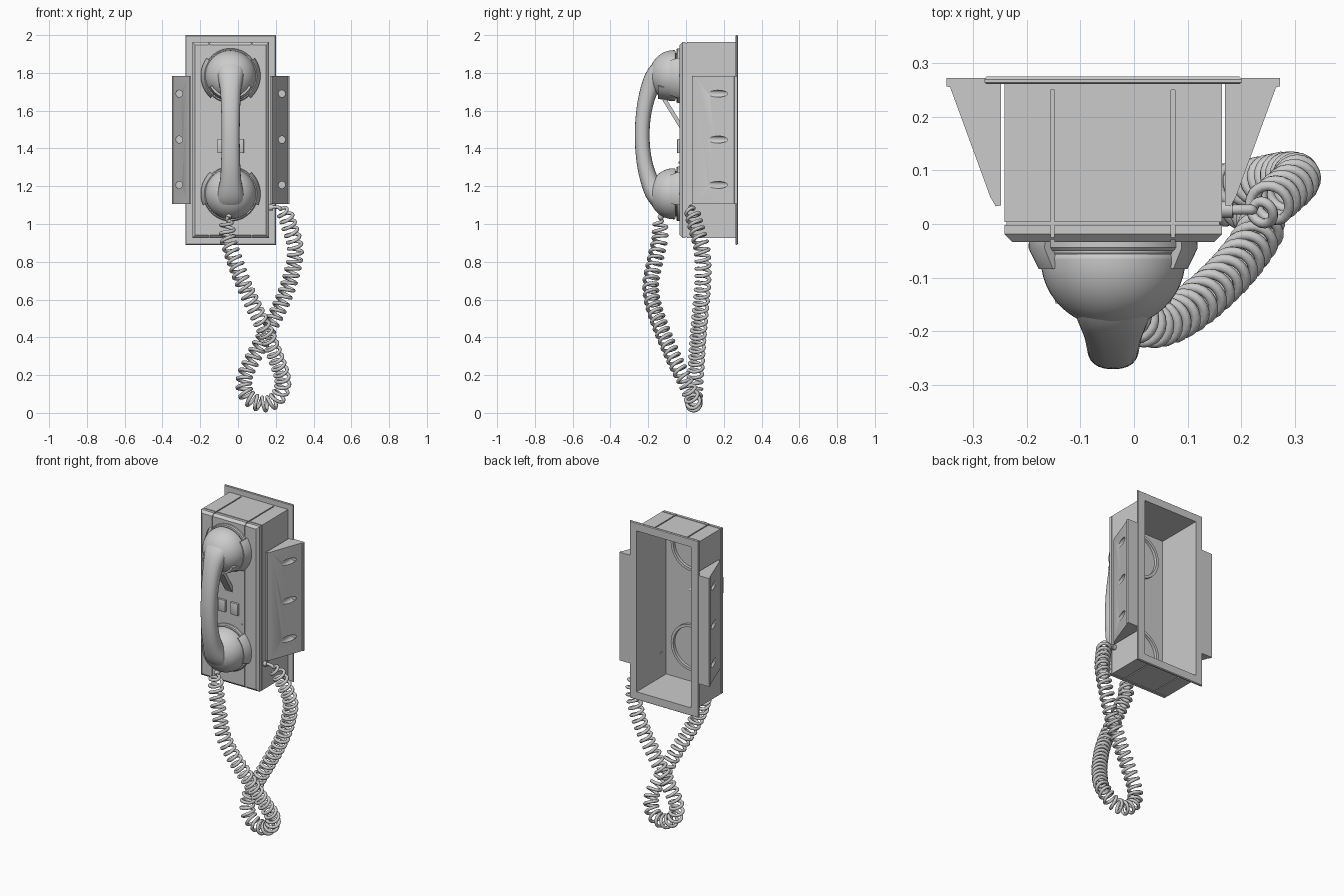
import bpy, bmesh, math
from mathutils import Vector, Matrix

if "Cube" in bpy.data.objects:
    bpy.data.objects.remove(bpy.data.objects["Cube"])

CX = -0.039            # centre line of the phone body
EAR_Z, MOUTH_Z = 1.785, 1.16


def finish(name, bm, smooth=35):
    bmesh.ops.remove_doubles(bm, verts=bm.verts, dist=1e-5)
    bmesh.ops.recalc_face_normals(bm, faces=bm.faces)
    me = bpy.data.meshes.new(name)
    bm.to_mesh(me)
    bm.free()
    ob = bpy.data.objects.new(name, me)
    bpy.context.collection.objects.link(ob)
    activate(ob)
    if smooth:
        bpy.ops.object.shade_smooth_by_angle(angle=math.radians(smooth))
    return ob


def activate(ob):
    bpy.ops.object.select_all(action='DESELECT')
    ob.select_set(True)
    bpy.context.view_layer.objects.active = ob


def loft(name, rings, closed=True, caps=True, loop=False, smooth=35):
    """Skin a list of point rings."""
    bm = bmesh.new()
    rows = [[bm.verts.new(p) for p in r] for r in rings]
    n = len(rows[0])
    pairs = list(zip(rows, rows[1:])) + ([(rows[-1], rows[0])] if loop else [])
    for a, b in pairs:
        for i in range(n if closed else n - 1):
            j = (i + 1) % n
            bm.faces.new((a[i], a[j], b[j], b[i]))
    if caps:
        bm.faces.new(rows[0])
        bm.faces.new(rows[-1])
    return finish(name, bm, smooth)


def box(name, x0, x1, y0, y1, z0, z1, bevel=0):
    bm = bmesh.new()
    bmesh.ops.create_cube(bm, size=1)
    for v in bm.verts:
        v.co = ((x0 + x1) / 2 + v.co.x * (x1 - x0), (y0 + y1) / 2 + v.co.y * (y1 - y0),
                (z0 + z1) / 2 + v.co.z * (z1 - z0))
    if bevel:
        bmesh.ops.bevel(bm, geom=bm.edges[:], offset=bevel, segments=2, affect='EDGES', profile=0.5)
    return finish(name, bm, 35 if bevel else 0)


def arc(name, cz, prof, a0, a1, seg=20):
    """Revolve a closed (radius, y) profile about the y axis through (CX, cz)."""
    full = abs(a1 - a0) >= 360
    rings = []
    for i in range(seg + (0 if full else 1)):
        a = math.radians(a0 + (a1 - a0) * i / seg)
        rings.append([(CX + r * math.cos(a), y, cz + r * math.sin(a)) for r, y in prof])
    return loft(name, rings, caps=not full, loop=full)


def cut(target, cutter):
    cutter.hide_render = True
    m = target.modifiers.new("cut", 'BOOLEAN')
    m.operation, m.solver, m.object = 'DIFFERENCE', 'EXACT', cutter
    activate(target)
    bpy.ops.object.modifier_apply(modifier=m.name)
    bpy.data.objects.remove(cutter)


def spline(pts, steps):
    """Catmull-Rom through points of any dimension."""
    out = []
    n = len(pts)
    for i in range(n - 1):
        a, b, c, d = pts[max(i - 1, 0)], pts[i], pts[i + 1], pts[min(i + 2, n - 1)]
        for s in range(steps):
            t = s / steps
            out.append([0.5 * (2 * q + (r - p) * t + (2 * p - 5 * q + 4 * r - w) * t * t
                               + (3 * q - p - 3 * r + w) * t ** 3) for p, q, r, w in zip(a, b, c, d)])
    return out + [list(pts[-1])]


def tube(name, pts, radius):
    cu = bpy.data.curves.new(name, 'CURVE')
    cu.dimensions = '3D'
    cu.bevel_depth, cu.bevel_resolution, cu.use_fill_caps = radius, 2, True
    sp = cu.splines.new('POLY')
    sp.points.add(len(pts) - 1)
    for p, co in zip(sp.points, pts):
        p.co = (*co, 1)
    ob = bpy.data.objects.new(name, cu)
    bpy.context.collection.objects.link(ob)
    activate(ob)
    bpy.ops.object.convert(target='MESH')
    return ob


# Housing: open-backed shell with rear flange and chamfered front
def rect(y, o):
    hx, z0, z1 = 0.203 + o, 0.927 - o, 1.963 + o
    return [(CX - hx, y, z0), (CX + hx, y, z0), (CX + hx, y, z1), (CX - hx, y, z1)]


housing = loft("housing", [rect(y, o) for y, o in (
    (-0.018, -0.014), (0.275, -0.014), (0.275, 0.033), (0.270, 0.037), (0.264, 0.037), (0.261, 0.033),
    (0.261, 0), (0.004, 0), (0.004, -0.004), (-0.002, -0.004), (-0.002, 0),
    (-0.019, 0), (-0.034, -0.015))], smooth=0)
for gx in (-0.152, 0.073):       # seams running round front, top and bottom
    for y1, z0, z1 in ((-0.029, 0.9, 2.0), (0.25, 1.957, 2.0), (0.25, 0.9, 0.933)):
        cut(housing, box("seam_cutter", gx - .0035, gx + .0035, -0.06, y1, z0, z1))

# Side wings: wedge section with three tapered screw recesses each
section = [(0.209, .035), (0.219, .033), (0.229, .05), (0.304, .255), (0.311, .257), (0.311, .272), (0.209, .272)]
for side, label in ((-1, "left"), (1, "right")):
    wing = loft(label + "_wing", [[(CX + side * x, y, z) for x, y in section] for z in (1.105, 1.783)], smooth=0)
    for z in (1.69, 1.447, 1.207):
        bm = bmesh.new()
        bmesh.ops.create_cone(bm, cap_ends=True, segments=20, radius1=0.019, radius2=0.017, depth=0.225,
                              matrix=Matrix.Translation((CX + side * 0.272, 0.1125, z))
                              @ Matrix.Rotation(math.radians(90), 4, 'X'))
        cut(wing, finish("recess_cutter", bm, 0))
    activate(wing)
    bpy.ops.object.shade_smooth_by_angle(angle=math.radians(25))

# Cradle: seat rings and pairs of curved prongs
prong = [(0.138, -0.03), (0.157, -0.03), (0.158, -0.045), (0.139, -0.084), (0.126, -0.080), (0.138, -0.045)]
for cz, label, lo, hi in ((EAR_Z, "upper", -48, 36), (MOUTH_Z, "lower", -22, 46)):
    arc(label + "_seat_ring", cz, [(0.128, 0.0), (0.128, -0.05), (0.140, -0.05), (0.145, -0.044), (0.145, 0.0)],
        0, 360, 48)
    arc(label + "_right_prong", cz, prong, lo, hi)
    arc(label + "_left_prong", cz, prong, 180 - lo, 180 - hi)

# Hook switch: fork under the earpiece on a sloping lever
arc("hook_fork", EAR_Z, [(0.118, -0.105), (0.130, -0.105), (0.122, -0.148), (0.110, -0.148)], 208, 332, 24)
loft("hook_lever", [[(CX + x, y + d, z + d * 0.6) for x, d in ((-.025, -.009), (.025, -.009), (.025, .009), (-.025, .009))]
                    for y, z in ((-0.02, 1.505), (-0.115, 1.66))], smooth=0)

# Buttons and small screws on the front
for s in (-1, 1):
    bx = CX + s * 0.044
    box("button", bx - 0.026, bx + 0.026, -0.047, -0.03, 1.375, 1.45, 0.003)
    bm = bmesh.new()
    bmesh.ops.create_cone(bm, cap_ends=True, segments=12, radius1=0.005, radius2=0.005, depth=0.01,
                          matrix=Matrix.Translation((CX + s * 0.09, -0.034, 1.325))
                          @ Matrix.Rotation(math.radians(90), 4, 'X'))
    finish("screw", bm)

# Handset cups: domed bells
for cz, label in ((EAR_Z, "earpiece"), (MOUTH_Z, "mouthpiece")):
    prof = [(0.0005, -0.036), (0.112, -0.036), (0.120, -0.044), (0.120, -0.054), (0.131, -0.056), (0.135, -0.062)]
    prof += [(max(0.135 * math.cos(t), 0.0005), -0.066 - 0.128 * math.sin(t))
             for t in (math.pi / 2 * i / 12 for i in range(13))]
    arc(label, cz, prof, 0, 360, 48)

# Handset grip: swept ellipse (y, z, half width, half thickness)
grip_path = [(-0.10, 1.84, .085, .055), (-0.155, 1.79, .072, .055), (-0.195, 1.71, .056, .047),
             (-0.222, 1.60, .050, .041), (-0.232, 1.47, .048, .039), (-0.222, 1.34, .050, .041),
             (-0.195, 1.235, .056, .047), (-0.155, 1.155, .072, .055), (-0.10, 1.105, .085, .055)]
path = spline(grip_path, 6)
rings = []
for i, (y, z, hw, hd) in enumerate(path):
    a, b = path[max(i - 1, 0)], path[min(i + 1, len(path) - 1)]
    ty, tz = b[0] - a[0], b[1] - a[1]
    L = math.hypot(ty, tz)
    ring = []
    for k in range(24):
        c, s = math.cos(k * math.pi / 12), math.sin(k * math.pi / 12)
        c, s = [math.copysign(abs(v) ** 0.85, v) for v in (c, s)]
        ring.append((CX + hw * c, y + hd * s * tz / L, z - hd * s * ty / L))
    rings.append(ring)
loft("handset_grip", rings, smooth=50)

# Coiled cord: helix wound round a drooping centre line
centre = [(-0.04, -0.11, 1.08), (-0.052, -0.14, 1.02), (-0.055, -0.137, 0.93), (-0.015, -0.165, 0.80),
          (0.03, -0.187, 0.68), (0.085, -0.17, 0.56), (0.15, -0.12, 0.42), (0.205, -0.06, 0.28),
          (0.238, 0.0, 0.16), (0.20, 0.035, 0.07), (0.12, 0.042, 0.048), (0.045, 0.045, 0.095),
          (0.035, 0.05, 0.19), (0.095, 0.058, 0.32), (0.16, 0.067, 0.44), (0.23, 0.08, 0.58),
          (0.28, 0.09, 0.72), (0.304, 0.085, 0.86), (0.275, 0.055, 0.98), (0.24, 0.03, 1.07),
          (0.20, 0.027, 1.09), (0.15, 0.027, 1.085)]
line = [Vector(p) for p in spline(centre, 24)]
dist = [0.0]
for a, b in zip(line, line[1:]):
    dist.append(dist[-1] + (b - a).length)
total, turns, per = dist[-1], 62, 20
pts, k, normal = [], 0, Vector((1, 0, 0))
for i in range(turns * per + 1):
    d = total * i / (turns * per)
    while k < len(line) - 2 and dist[k + 1] < d:
        k += 1
    pos = line[k].lerp(line[k + 1], min(1, (d - dist[k]) / (dist[k + 1] - dist[k])))
    tan = (line[min(k + 2, len(line) - 1)] - line[max(k - 1, 0)]).normalized()
    normal = (normal - tan * normal.dot(tan)).normalized()
    ramp = max(0.0, min(1.0, (d - 0.05) / 0.05, (total - 0.07 - d) / 0.04))
    ang = 2 * math.pi * i / per
    pts.append(pos + 0.036 * ramp * (normal * math.cos(ang) + tan.cross(normal) * math.sin(ang)))
tube("coiled_cord", pts, 0.0095)

# Strain reliefs at both cord ends
tube("handset_cord_boot", [(-0.04, -0.10, 1.09), (-0.046, -0.125, 1.05), (-0.051, -0.138, 1.03)], 0.016)
tube("wall_cord_boot", [(0.15, 0.027, 1.085), (0.185, 0.027, 1.088)], 0.016)
